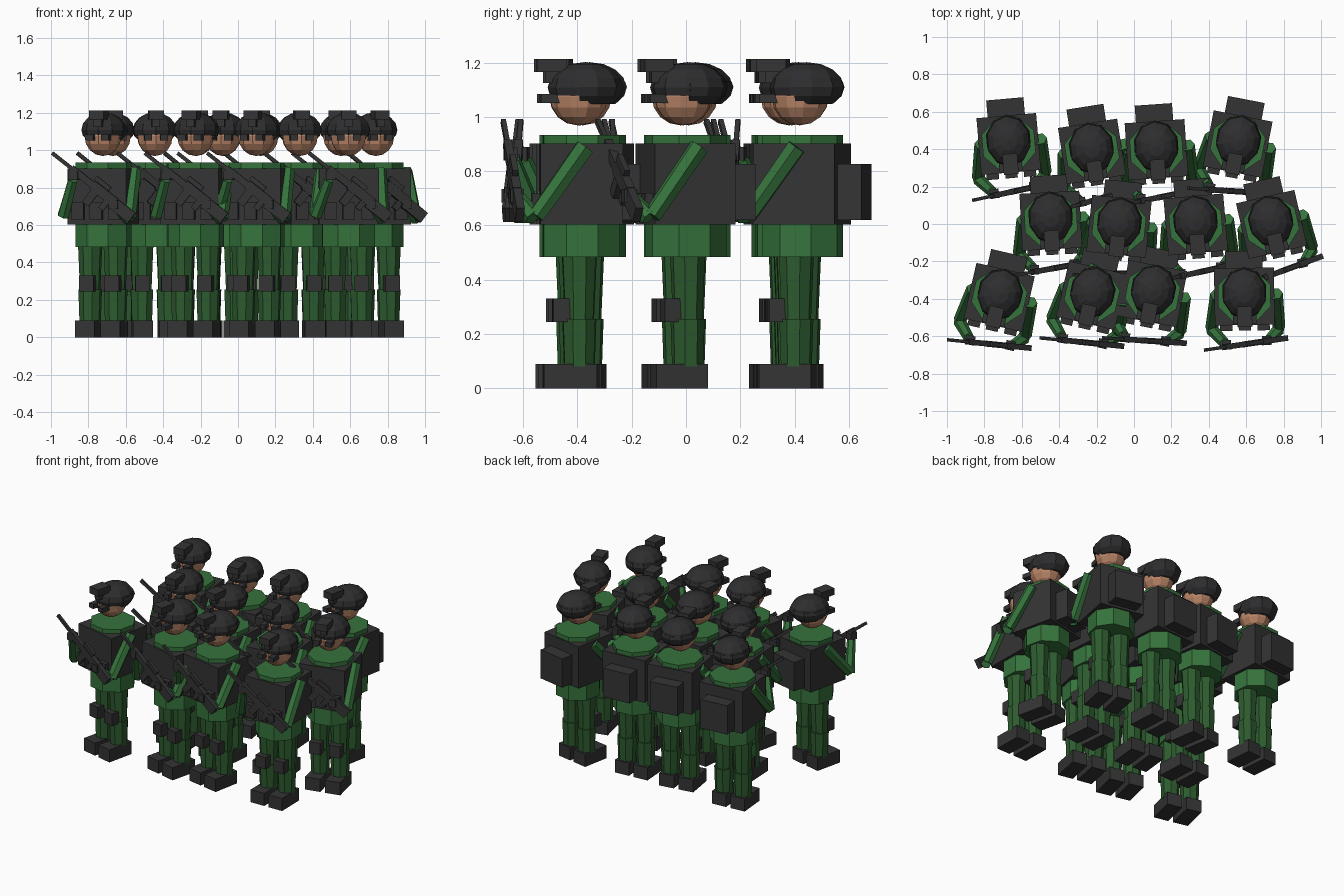
import bpy, bmesh, math
from mathutils import Matrix, Vector

if "Cube" in bpy.data.objects:
    bpy.data.objects.remove(bpy.data.objects["Cube"])


def material(name, rgb):
    m = bpy.data.materials.new(name)
    m.diffuse_color = (*rgb, 1)
    m.use_nodes = True
    m.node_tree.nodes["Principled BSDF"].inputs["Base Color"].default_value = m.diffuse_color
    return m


DARK = material("dark_gear", (0.034, 0.034, 0.035))
HELM = material("helmet_black", (0.027, 0.027, 0.029))
SHIRT = material("shirt_green", (0.036, 0.17, 0.045))
PANTS = material("trouser_green", (0.026, 0.105, 0.028))
SKIN = material("skin", (0.50, 0.24, 0.14))

parts = []  # (name, mesh) shared by every trooper


def part(name, mat, *builders):
    bm = bmesh.new()
    for build in builders:
        build(bm)
    mesh = bpy.data.meshes.new(name)
    bm.to_mesh(mesh)
    bm.free()
    mesh.materials.append(mat)
    parts.append((name, mesh))


def box(x0, x1, y0, y1, z0, z1):
    m = Matrix.Translation(((x0 + x1) / 2, (y0 + y1) / 2, (z0 + z1) / 2)) \
        @ Matrix.Diagonal((x1 - x0, y1 - y0, z1 - z0, 1))
    return lambda bm: bmesh.ops.create_cube(bm, size=1, matrix=m)


def tube(a, b, r0, r1, sides):
    """Tapered prism from point a to point b."""
    a, b = Vector(a), Vector(b)
    d = b - a
    m = Matrix.Translation((a + b) / 2) @ d.to_track_quat('Z', 'Y').to_matrix().to_4x4() \
        @ Matrix.Rotation(math.pi / sides, 4, 'Z')
    return lambda bm: bmesh.ops.create_cone(bm, cap_ends=True, segments=sides, radius1=r0,
                                            radius2=r1, depth=d.length, matrix=m)


def ball(center, radii, segs, rings, cuts=()):
    """Ellipsoid, cut flat by planes whose normals point at the removed side."""
    def build(bm):
        m = Matrix.Translation(center) @ Matrix.Diagonal((*radii, 1))
        bmesh.ops.create_uvsphere(bm, u_segments=segs, v_segments=rings, radius=1, matrix=m)
        for co, no in cuts:
            r = bmesh.ops.bisect_plane(bm, geom=bm.verts[:] + bm.edges[:] + bm.faces[:],
                                       plane_co=co, plane_no=no, clear_outer=True)
            edges = [e for e in r['geom_cut'] if isinstance(e, bmesh.types.BMEdge)]
            bmesh.ops.holes_fill(bm, edges=edges, sides=0)
    return build


MUZZLE, BUTT = Vector((-0.215, -0.285, 0.985)), Vector((0.215, -0.23, 0.645))


def rifle_bar(t0, t1, thick, tall, drop=0.0):
    """Bar along the rifle axis between fractions t0 and t1."""
    ax = (BUTT - MUZZLE).normalized()
    side = Vector((0, 0, 1)).cross(ax).normalized()
    up = ax.cross(side)
    rot = Matrix((ax, side, up)).transposed().to_4x4()
    c = MUZZLE.lerp(BUTT, (t0 + t1) / 2) - up * drop
    m = Matrix.Translation(c) @ rot @ Matrix.Diagonal(
        ((BUTT - MUZZLE).length * (t1 - t0), thick, tall, 1))
    return lambda bm: bmesh.ops.create_cube(bm, size=1, matrix=m)


# legs, mirrored left and right
for side, s in (("left", 1), ("right", -1)):
    x = s * 0.07
    part(side + "_boot", DARK, box(x - 0.053, x + 0.053, -0.14, 0.055, 0, 0.09))
    part(side + "_leg", PANTS,
         tube((x, -0.01, 0.08), (x, -0.01, 0.255), 0.058, 0.064, 8),
         tube((x, -0.01, 0.25), (x, -0.01, 0.50), 0.055, 0.066, 8))
    part(side + "_knee_pad", DARK, box(x - 0.039, x + 0.039, -0.105, -0.03, 0.245, 0.33))

# torso, vest, pouches and backpack
part("shirt", SHIRT, tube((0, 0, 0.483), (0, 0, 0.933), 0.152, 0.152, 8))
part("vest", DARK, box(-0.16, 0.16, -0.155, 0.15, 0.604, 0.903))
part("pouches", DARK, *[box(x - 0.033, x + 0.033, -0.185, -0.15, 0.63, 0.72)
                        for x in (-0.1, 0, 0.1)])
part("backpack", DARK, box(-0.1, 0.1, 0.14, 0.24, 0.62, 0.826))

# arms holding the rifle
part("left_arm", SHIRT,
     tube((0.168, 0.01, 0.89), (0.182, -0.17, 0.635), 0.038, 0.034, 6),
     tube((0.182, -0.18, 0.63), (0.13, -0.235, 0.70), 0.034, 0.028, 6))
part("right_arm", SHIRT,
     tube((-0.145, 0.01, 0.88), (-0.178, -0.17, 0.66), 0.038, 0.034, 6),
     tube((-0.178, -0.175, 0.65), (-0.11, -0.25, 0.84), 0.034, 0.028, 6))
part("gloves", DARK, box(0.09, 0.14, -0.265, -0.215, 0.685, 0.735),
     box(-0.125, -0.075, -0.285, -0.235, 0.84, 0.89))

# rifle
part("rifle", DARK,
     rifle_bar(0, 0.4, 0.018, 0.02), rifle_bar(0.24, 0.55, 0.03, 0.036),
     rifle_bar(0.5, 0.78, 0.032, 0.052), rifle_bar(0.75, 1.0, 0.03, 0.065, 0.008),
     rifle_bar(0.52, 0.60, 0.022, 0.1, 0.055), rifle_bar(0.68, 0.74, 0.022, 0.06, 0.045),
     rifle_bar(0.48, 0.66, 0.022, 0.025, -0.04))

# head and helmet
part("head", SKIN, ball((0, -0.01, 1.075), (0.098, 0.107, 0.106), 10, 8))
part("helmet", HELM,
     ball((0, 0.015, 1.108), (0.12, 0.138, 0.094), 10, 8,
          [((0, 0, 1.08), (0, 0, -1))]))
part("helmet_neck_guard", HELM,
     ball((0, 0.015, 1.11), (0.123, 0.14, 0.085), 10, 8,
          [((0, 0, 1.048), (0, 0, -1)), ((0, -0.01, 0), (0, -1, 0)),
           ((0, 0, 1.13), (0, 0, 1))]))
part("helmet_mount", DARK, box(-0.04, 0.04, -0.165, -0.055, 1.165, 1.213),
     box(-0.022, 0.022, -0.135, -0.08, 1.125, 1.17))
part("goggles", DARK, box(-0.062, -0.022, -0.15, -0.07, 1.052, 1.084),
     box(0.022, 0.062, -0.15, -0.07, 1.052, 1.084))

# squad: x, y and heading in degrees
SQUAD = [
    (-0.67, 0.43, 5), (-0.225, 0.39, 9), (0.12, 0.40, 4), (0.555, 0.43, -11),
    (-0.445, 0.02, 3), (-0.08, -0.01, -6), (0.33, 0.00, 5), (0.735, 0.00, 13),
    (-0.72, -0.39, -13), (-0.225, -0.38, -13), (0.10, -0.37, -11), (0.59, -0.385, 1),
]
for i, (x, y, deg) in enumerate(SQUAD, 1):
    place = Matrix.Translation((x, y, 0)) @ Matrix.Rotation(math.radians(deg), 4, 'Z')
    for name, mesh in parts:
        ob = bpy.data.objects.new(f"{name}_{i:02d}", mesh)
        ob.matrix_world = place
        bpy.context.collection.objects.link(ob)
